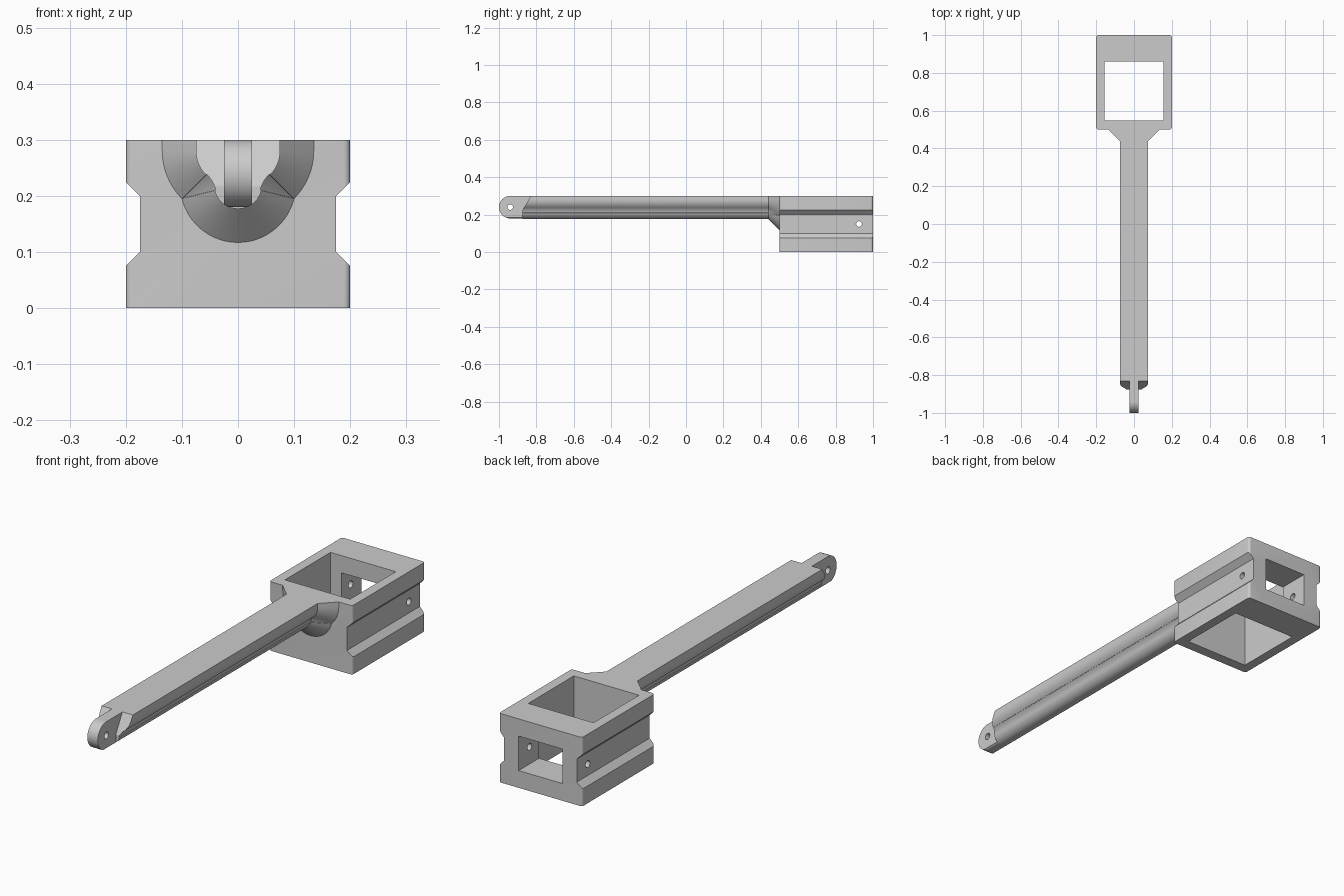
import bpy, bmesh
from math import cos, sin, radians
from mathutils import Vector

if "Cube" in bpy.data.objects:
    bpy.data.objects.remove(bpy.data.objects["Cube"])

grey = bpy.data.materials.new("plain grey")
grey.use_nodes = True
grey.diffuse_color = (0.6, 0.6, 0.6, 1)
grey.node_tree.nodes["Principled BSDF"].inputs["Base Color"].default_value = grey.diffuse_color


def finish(bm, name):
    bmesh.ops.remove_doubles(bm, verts=bm.verts, dist=1e-5)
    bmesh.ops.recalc_face_normals(bm, faces=bm.faces)
    mesh = bpy.data.meshes.new(name)
    bm.to_mesh(mesh)
    bm.free()
    mesh.materials.append(grey)
    ob = bpy.data.objects.new(name, mesh)
    bpy.context.collection.objects.link(ob)
    return ob


def loft(rings):
    """Skin a list of closed rings and cap both ends."""
    bm = bmesh.new()
    rows = [[bm.verts.new(p) for p in ring] for ring in rings]
    n = len(rows[0])
    for a, b in zip(rows, rows[1:]):
        for i in range(n):
            j = (i + 1) % n
            bm.faces.new((a[i], a[j], b[j], b[i]))
    bm.faces.new(rows[0])
    bm.faces.new(rows[-1][::-1])
    return bm


def prism(name, pts, axis, lo, hi):
    """Extrude a 2D outline along x, y or z."""
    place = {"x": lambda p, t: (t, p[0], p[1]),
             "y": lambda p, t: (p[0], t, p[1]),
             "z": lambda p, t: (p[0], p[1], t)}[axis]
    return finish(loft([[place(p, t) for p in pts] for t in (lo, hi)]), name)


def rect(x0, x1, y0, y1):
    return [(x0, y0), (x1, y0), (x1, y1), (x0, y1)]


def arc(cx, cy, r, a0, a1, n):
    angles = [radians(a0 + (a1 - a0) * i / n) for i in range(n + 1)]
    return [(cx + r * cos(a), cy + r * sin(a)) for a in angles]


def circle(cx, cy, r):
    return arc(cx, cy, r, 0, 345, 23)


def combine(ob, tool, operation="DIFFERENCE"):
    mod = ob.modifiers.new("cut", "BOOLEAN")
    mod.operation, mod.object, mod.solver = operation, tool, "EXACT"
    bpy.context.view_layer.objects.active = ob
    bpy.ops.object.modifier_apply(modifier=mod.name)
    bpy.data.objects.remove(tool)


# Arm section: shoulder arc, hollow arc and belly arc, each point with its normal
def section(y, grow):
    half = [(0.075 + grow, 0.3)]
    half += arc(0.015, 0.28, 0.06 + grow, 0, -45, 8)
    half += arc(0.098, 0.196, 0.06 - grow, 135, 166, 6)
    half += arc(0, 0.22, 0.043 + grow, -14, -90, 10)
    other = [(-x, z) for x, z in half[-2::-1]]
    return [(x, y, z) for x, z in half + other]


# Arm with a flared root and a sloping cut at its tip
bm = loft([section(-0.875, 0), section(0.44, 0), section(0.5, 0.06)])
bmesh.ops.remove_doubles(bm, verts=bm.verts, dist=1e-5)
cut = bmesh.ops.bisect_plane(bm, geom=bm.verts[:] + bm.edges[:] + bm.faces[:],
                             plane_co=(0, -0.83, 0.3),
                             plane_no=Vector((0, -0.08, 0.045)), clear_outer=True)
bmesh.ops.holes_fill(bm, edges=[e for e in bm.edges if e.is_boundary], sides=0)
arm = finish(bm, "arm")

# Rounded tongue with a pin hole, trimmed to the arm section
outline = [(-0.83, 0.3)] + arc(-0.94, 0.24, 0.06, 90, 270, 24) + [(-0.83, 0.18)]
tongue = prism("tongue", outline, "x", -0.025, 0.025)
trim = finish(loft([section(-1.1, 0), section(-0.7, 0)]), "trim")
combine(tongue, trim, "INTERSECT")
combine(tongue, prism("pin_hole", circle(-0.94, 0.24, 0.015), "x", -0.1, 0.1))

# Block with a groove along each side
side = [(0.2, 0), (0.2, 0.075), (0.175, 0.1), (0.175, 0.2), (0.2, 0.225), (0.2, 0.3)]
block = prism("socket_block", side + [(-x, z) for x, z in side[::-1]], "y", 0.5, 1)

# Rounded upright corners
r = 0.012
corners = []
for cx, cy, a in ((0.2 - r, 1 - r, 0), (r - 0.2, 1 - r, 90),
                  (r - 0.2, 0.5 + r, 180), (0.2 - r, 0.5 + r, 270)):
    corners += arc(cx, cy, r, a, a + 90, 5)
combine(block, prism("corner_trim", corners, "z", -0.1, 0.4), "INTERSECT")

# Upright socket, rear window and cross pin holes
combine(block, prism("socket", rect(-0.157, 0.157, 0.547, 0.86), "z", -0.1, 0.4))
combine(block, prism("window", rect(-0.105, 0.105, 0.075, 0.225), "y", 0.8, 1.1))
combine(block, prism("cross_hole", circle(0.925, 0.15, 0.015), "x", -0.3, 0.3))

# Smooth curves, sharp corners
bpy.ops.object.select_all(action="DESELECT")
for ob in (arm, tongue, block):
    ob.select_set(True)
bpy.context.view_layer.objects.active = arm
bpy.ops.object.shade_smooth_by_angle(angle=radians(30))
